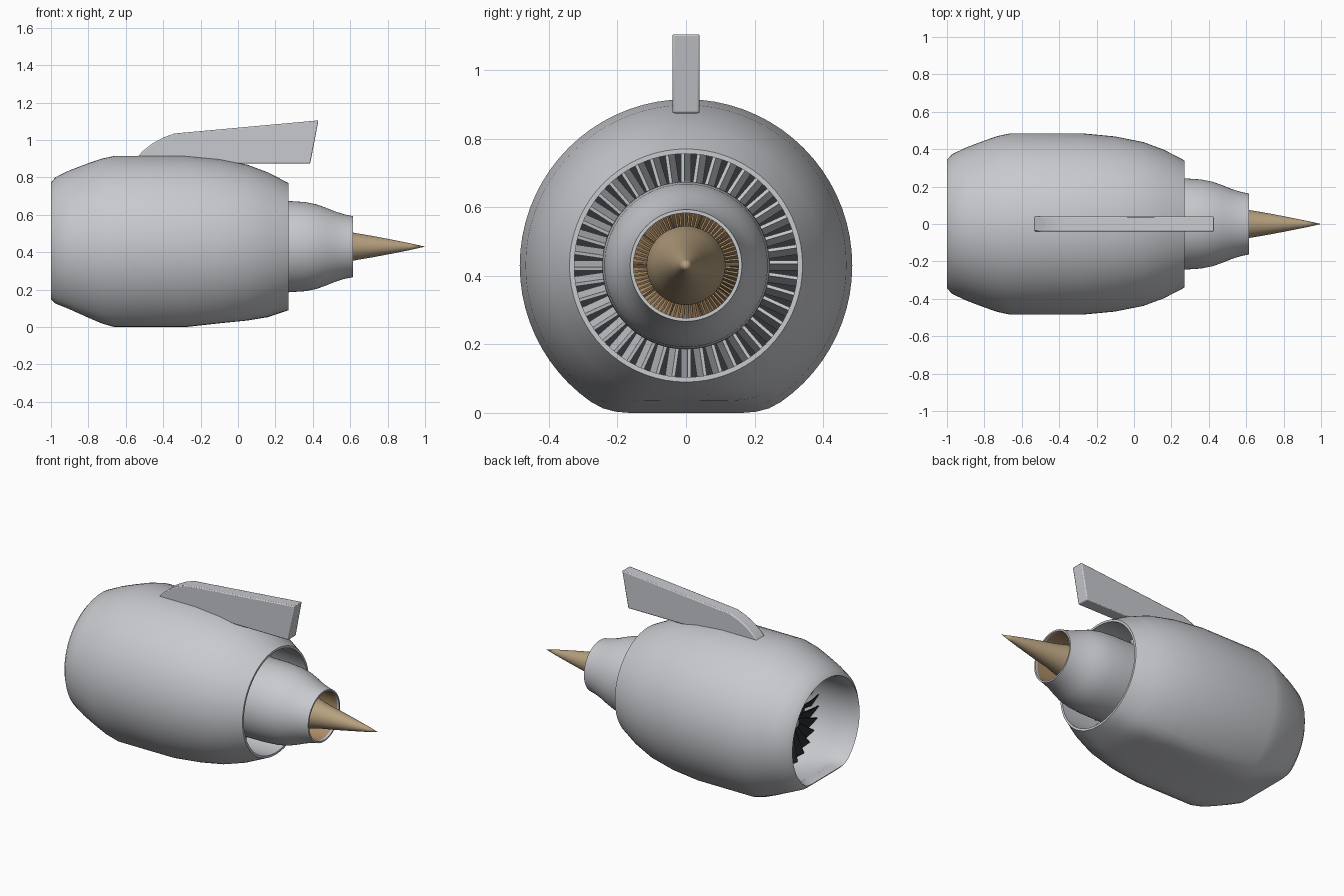
import bpy, bmesh, math
from mathutils import Vector

if "Cube" in bpy.data.objects:
    bpy.data.objects.remove(bpy.data.objects["Cube"], do_unlink=True)

AXIS_Z = 0.43   # height of the engine axis
ROUND = 9       # depth limit that leaves a section circular


def material(name, rgb):
    m = bpy.data.materials.new(name)
    m.use_nodes = True
    m.diffuse_color = (*rgb, 1)
    bsdf = m.node_tree.nodes["Principled BSDF"]
    bsdf.inputs["Base Color"].default_value = (*rgb, 1)
    bsdf.inputs["Roughness"].default_value = 0.6
    return m


grey = material("light grey paint", (0.58, 0.59, 0.62))
black = material("fan black", (0.03, 0.035, 0.04))
tan = material("tan metal", (0.47, 0.35, 0.21))
brown = material("brown turbine metal", (0.42, 0.27, 0.14))
dark_brown = material("dark brown", (0.10, 0.065, 0.04))


def finish(name, bm, mat, angle=35):
    bmesh.ops.remove_doubles(bm, verts=bm.verts, dist=1e-5)
    bmesh.ops.recalc_face_normals(bm, faces=bm.faces)
    for f in bm.faces:
        f.smooth = True
    me = bpy.data.meshes.new(name)
    bm.to_mesh(me)
    bm.free()
    me.set_sharp_from_angle(angle=math.radians(angle))
    me.materials.append(mat)
    ob = bpy.data.objects.new(name, me)
    bpy.context.collection.objects.link(ob)
    return ob


def soft_min(a, b, k=0.03):
    h = max(k - abs(a - b), 0) / k
    return min(a, b) - h * h * k / 4


def revolve(name, profile, mat, closed=False, segs=72):
    """Turn (x, radius, optional depth below axis) points about the engine axis."""
    bm = bmesh.new()
    rings = []
    for x, r, *depth in profile:
        limit = depth[0] if depth else ROUND
        ring = []
        for i in range(segs):
            a = math.tau * i / segs
            y, z = r * math.cos(a), r * math.sin(a)
            if z < 0:
                z = -soft_min(-z, limit)
            ring.append(bm.verts.new((x, y, AXIS_Z + z)))
        rings.append(ring)
    pairs = list(zip(rings, rings[1:]))
    if closed:
        pairs.append((rings[-1], rings[0]))
    for p, q in pairs:
        for i in range(segs):
            j = (i + 1) % segs
            bm.faces.new((p[i], p[j], q[j], q[i]))
    return finish(name, bm, mat)


def blades(name, count, x, radii, chord, pitches, thick, mat):
    """Ring of twisted plates; pitch is measured from the engine axis."""
    bm = bmesh.new()
    for n in range(count):
        a = math.tau * n / count
        out = Vector((0, math.cos(a), math.sin(a)))
        side = Vector((0, -math.sin(a), math.cos(a)))
        ends = []
        for r, pitch in zip(radii, pitches):
            p = math.radians(pitch)
            along = Vector((math.cos(p), 0, 0)) + side * math.sin(p)
            across = Vector((-math.sin(p), 0, 0)) + side * math.cos(p)
            mid = Vector((x, 0, AXIS_Z)) + out * r
            ends.append([bm.verts.new(mid + along * chord * u / 2 + across * thick * v / 2)
                         for u, v in ((-1, -1), (1, -1), (1, 1), (-1, 1))])
        low, high = ends
        bm.faces.new(low[::-1])
        bm.faces.new(high)
        for i in range(4):
            j = (i + 1) % 4
            bm.faces.new((low[i], low[j], high[j], high[i]))
    return finish(name, bm, mat)


# Outer cowl with a flattened underside and an inner duct wall
revolve("nacelle", [
    (-1, 0.342, 0.28), (-0.975, 0.372, 0.305), (-0.9, 0.408, 0.335),
    (-0.8, 0.446, 0.38), (-0.73, 0.47, 0.41), (-0.66, 0.485, 0.43),
    (-0.28, 0.485, 0.43), (-0.1, 0.468, 0.41), (0.05, 0.438, 0.395),
    (0.16, 0.397, 0.378), (0.27, 0.34),
    (0.27, 0.326), (0.1, 0.335), (-0.4, 0.335), (-0.74, 0.332),
    (-0.85, 0.328, 0.32), (-0.95, 0.326, 0.272)], grey, closed=True)

# Fan section
blades("fan_blades", 28, -0.69, (0.09, 0.328), 0.1, (30, 58), 0.006, black)
revolve("fan_spinner", [(-0.8, 0), (-0.79, 0.025), (-0.75, 0.065), (-0.7, 0.095),
                        (-0.62, 0.12), (-0.62, 0)], grey)
revolve("fan_back_plate", [(-0.62, 0.1), (-0.62, 0.333)], black)
blades("guide_vanes", 44, -0.02, (0.232, 0.334), 0.08, (14, 14), 0.01, grey)

# Core cowl
revolve("core_cowl", [
    (-0.62, 0.12), (-0.45, 0.19), (-0.2, 0.235), (0.1, 0.245), (0.27, 0.244),
    (0.36, 0.238), (0.42, 0.226), (0.47, 0.208), (0.52, 0.188), (0.57, 0.172),
    (0.615, 0.163), (0.615, 0.153), (0.6, 0.153)], grey)

# Exhaust: liner, turbine and tapered plug
revolve("exhaust_liner", [(0.612, 0.153), (0.5, 0.155), (0.36, 0.155)], brown)
revolve("turbine_back_plate", [(0.37, 0.155), (0.37, 0)], dark_brown)
blades("turbine_blades", 72, 0.4, (0.105, 0.155), 0.03, (20, 20), 0.005, brown)
blades("exhaust_struts", 10, 0.43, (0.1, 0.155), 0.05, (0, 0), 0.005, dark_brown)
revolve("exhaust_plug", [(0.36, 0.115), (0.45, 0.115), (0.53, 0.096), (0.62, 0.074),
                         (0.72, 0.057), (0.82, 0.038), (0.92, 0.018), (1, 0)], tan)

# Pylon: side outline extruded across y
outline = [(-0.54, 0.905), (-0.51, 0.94), (-0.46, 0.98), (-0.4, 1.013), (-0.34, 1.035),
           (0.43, 1.105), (0.386, 0.874), (-0.3, 0.874)]
bm = bmesh.new()
face = bm.faces.new([bm.verts.new((x, -0.04, z)) for x, z in outline])
side = bmesh.ops.extrude_face_region(bm, geom=[face])["geom"]
bmesh.ops.translate(bm, vec=(0, 0.08, 0),
                    verts=[v for v in side if isinstance(v, bmesh.types.BMVert)])
pylon = finish("pylon", bm, grey)
bevel = pylon.modifiers.new("soft edges", "BEVEL")
bevel.width = 0.006
bevel.segments = 2
